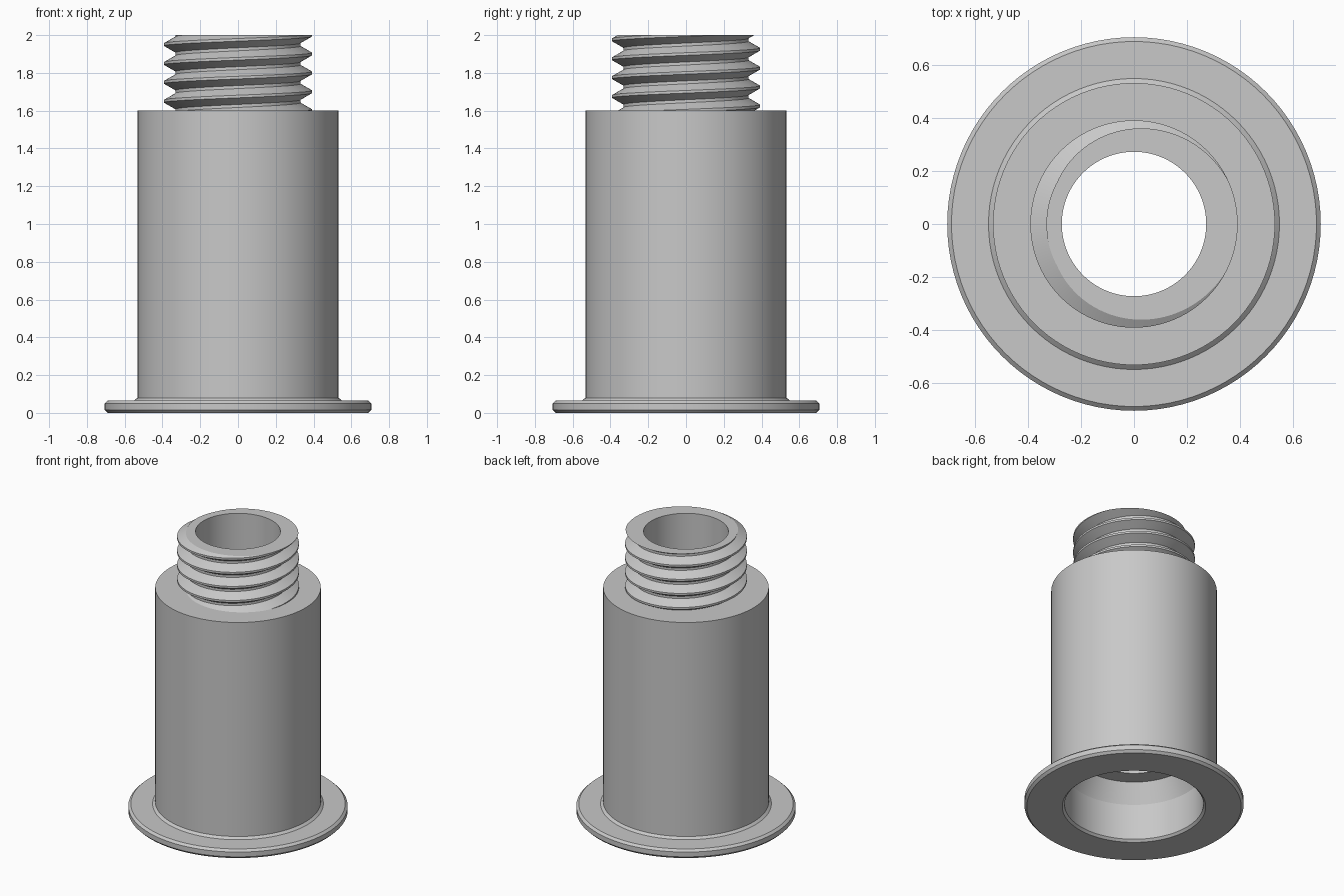
import bpy, bmesh, math
from mathutils import Vector

SIDES = 96
BORE = 0.273          # radius of the through hole
SHOULDER = 1.6        # top of the wide barrel
TOP = 2.0
PITCH = 0.1
CREST, ROOT = 0.392, 0.331

cube = bpy.data.objects.get("Cube")
if cube:
    bpy.data.objects.remove(cube, do_unlink=True)

grey = bpy.data.materials.new("plain_grey")
grey.use_nodes = True
colour = (0.58, 0.58, 0.58, 1)
grey.diffuse_color = colour
grey.node_tree.nodes["Principled BSDF"].inputs["Base Color"].default_value = colour


def finish(name, bm):
    """Turn a bmesh into a shaded object."""
    mesh = bpy.data.meshes.new(name)
    bm.to_mesh(mesh)
    bm.free()
    mesh.materials.append(grey)
    obj = bpy.data.objects.new(name, mesh)
    bpy.context.collection.objects.link(obj)
    bpy.ops.object.select_all(action='DESELECT')
    obj.select_set(True)
    bpy.context.view_layer.objects.active = obj
    bpy.ops.object.shade_smooth_by_angle(angle=math.radians(15))


def polar(radius, angle, z):
    return Vector((radius * math.cos(angle), radius * math.sin(angle), z))


# Flanged barrel: outline runs down the outside, under the flange and up the bore
outline = [
    (0.32, SHOULDER), (0.533, SHOULDER), (0.533, 0.08), (0.55, 0.065),
    (0.69, 0.065), (0.706, 0.05), (0.706, 0.016), (0.69, 0),
    (0.462, 0), (0.447, 0.015), (0.447, 0.27), (0.385, 0.404),
    (BORE, 0.404), (BORE, TOP),
]
bm = bmesh.new()
rings = [[bm.verts.new(polar(r, math.tau * i / SIDES, z)) for i in range(SIDES)]
         for r, z in outline]
for upper, lower in zip(rings, rings[1:]):
    for i in range(SIDES):
        j = (i + 1) % SIDES
        bm.faces.new((upper[i], lower[i], lower[j], upper[j]))
finish("flanged_barrel", bm)

# Threaded neck: a trapezoid tooth swept along a right-handed helix
tooth = [(CREST, -0.007), (CREST, 0.007), (ROOT, 0.042), (ROOT, 0.058),
         (CREST, PITCH - 0.007)]
start, turns = SHOULDER - 2 * PITCH, 7
bm = bmesh.new()
previous = None
for i in range(turns * SIDES + 1):
    angle = math.tau * (i % SIDES) / SIDES
    lift = start + PITCH * i / SIDES
    section = [bm.verts.new(polar(r, angle, lift + z)) for r, z in tooth]
    if previous:
        for k in range(len(tooth) - 1):
            bm.faces.new((previous[k], section[k], section[k + 1], previous[k + 1]))
    previous = section
bmesh.ops.remove_doubles(bm, verts=bm.verts[:], dist=1e-4)

# Trim the thread flat at the shoulder and at the top
for height, direction in ((SHOULDER, -1), (TOP, 1)):
    bmesh.ops.bisect_plane(bm, geom=bm.verts[:] + bm.edges[:] + bm.faces[:],
                           plane_co=(0, 0, height), plane_no=(0, 0, direction),
                           clear_outer=True)

# Close the top end with a flat rim reaching in to the bore
rim = [e for e in bm.edges if e.is_boundary
       and all(abs(v.co.z - TOP) < 1e-4 for v in e.verts)]
extruded = bmesh.ops.extrude_edge_only(bm, edges=rim)["geom"]
for v in extruded:
    if isinstance(v, bmesh.types.BMVert):
        v.co = polar(BORE, math.atan2(v.co.y, v.co.x), TOP)
for f in bm.faces:
    f.normal_update()
    if abs(f.normal.z) > 0.99 and f.normal.z < 0:
        f.normal_flip()
finish("threaded_neck", bm)
